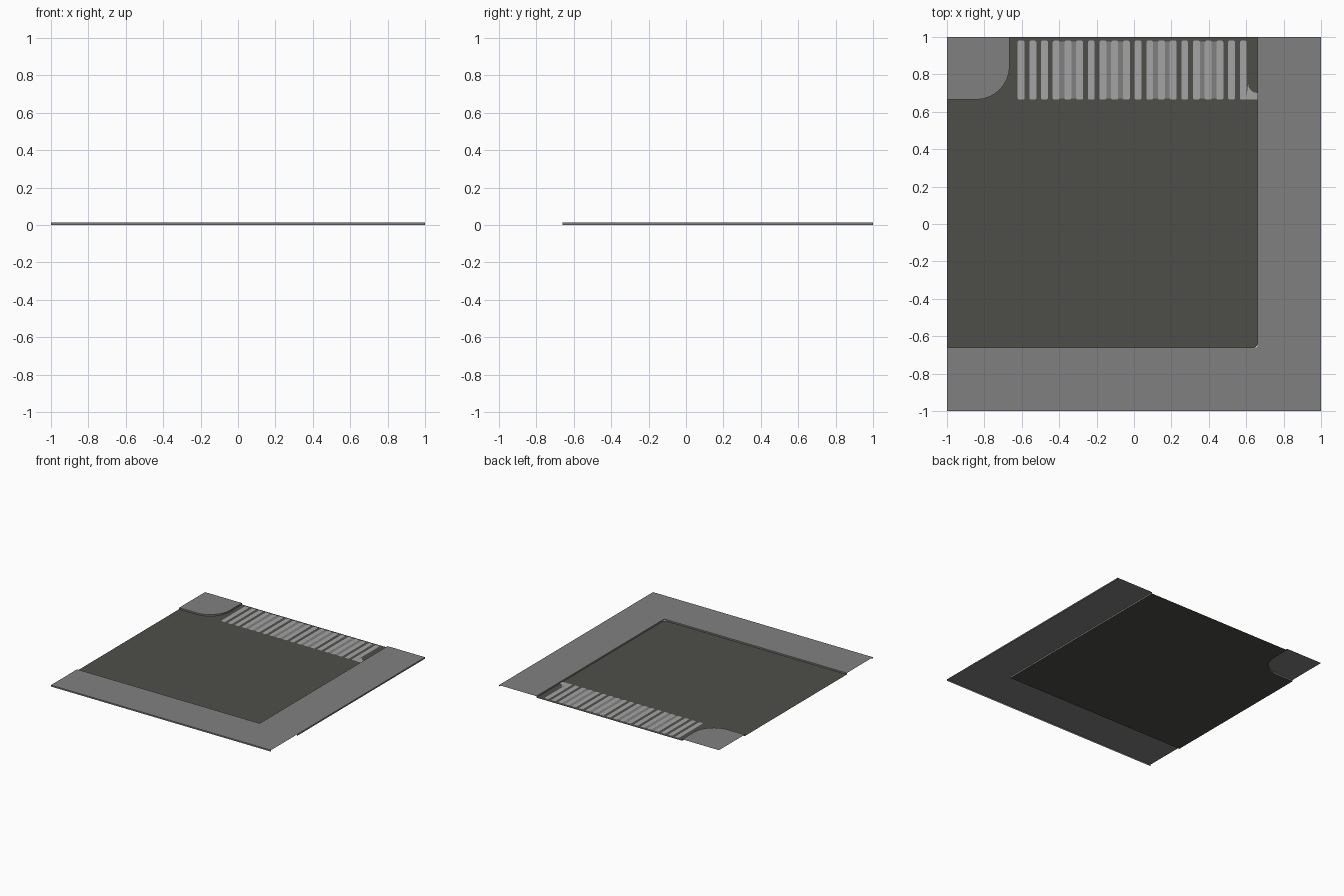
import bpy, math

if "Cube" in bpy.data.objects:
    bpy.data.objects.remove(bpy.data.objects["Cube"])

H = 0.012   # kerb height


def mat(name, rgb):
    m = bpy.data.materials.new(name)
    m.diffuse_color = (*rgb, 1)
    m.use_nodes = True
    m.node_tree.nodes["Principled BSDF"].inputs["Base Color"].default_value = m.diffuse_color
    return m


ASPHALT = mat("asphalt", (0.076, 0.076, 0.067))
PAVING = mat("paving grey", (0.216, 0.216, 0.216))
PAINT = mat("white paint", (0.37, 0.37, 0.37))


def obj(name, verts, faces, m):
    me = bpy.data.meshes.new(name)
    me.from_pydata(verts, [], faces)
    me.materials.append(m)
    o = bpy.data.objects.new(name, me)
    bpy.context.collection.objects.link(o)
    return o


def sheet(name, outline, z, m, walls=()):
    """Flat counter-clockwise outline; listed edges drop a wall to the ground."""
    n = len(outline)
    v = [(x, y, z) for x, y in outline] + [(x, y, 0) for x, y in outline]
    f = [tuple(range(n))]
    f += [(i, i + n, (i + 1) % n + n, (i + 1) % n) for i in walls]
    return obj(name, v, f, m)


def arc(cx, cy, r, a0, a1, n=8):
    return [(cx + r * math.cos(math.radians(a0 + (a1 - a0) * i / n)),
             cy + r * math.sin(math.radians(a0 + (a1 - a0) * i / n))) for i in range(n + 1)]


def rect(x0, y0, x1, y1):
    return [(x0, y0), (x1, y0), (x1, y1), (x0, y1)]


# Rounded kerb corner shared by the road and the back left pavement
corner = arc(-0.845, 0.845, 0.18, -90, 0)

# Road surface
E = 0.66
road = [(-1, -E)] + arc(E - 0.02, -E + 0.02, 0.02, -90, 0, 3) + [(E, 1), (-0.665, 1)] + corner[::-1] + [(-1, 0.665)]
sheet("road", road, 0.0, ASPHALT)

# Pavements with kerb faces
sheet("front_pavement", rect(-1, -1, E, -E), H, PAVING, (0, 2))
sheet("corner_pavement", rect(E, -1, 1, -E), H, PAVING, (0,))
sheet("right_pavement", rect(E, -E, 1, 0.69), H, PAVING, (1, 3))
sheet("back_right_pavement", rect(E, 0.69, 1, 1), H, PAVING, (1, 3))
left = [(-1, 0.665)] + corner + [(-0.665, 1), (-1, 1)]
sheet("back_left_pavement", left, H, PAVING, range(0, len(corner) + 1))

# Dropped kerb flare beside the crossing
flare = [(0.60, 0.665), (E, 0.665), (E, 0.70)] + arc(0.66, 0.75, 0.05, -90, -180, 4)
sheet("kerb_flare", flare, 0.003, PAINT)

# Crossing stripes, with worn grey paint filling some gaps
PITCH, W, X0 = 0.0625, 0.037, -0.622
WORN = {3, 4, 7, 8, 11, 12, 15, 16}
for i in range(20):
    x = X0 + i * PITCH
    s = 0.006
    y0, y1 = 0.665, 0.98
    stripe = [(x + s, y0), (x + W - s, y0), (x + W, y0 + s), (x + W, y1 - s),
              (x + W - s, y1), (x + s, y1), (x, y1 - s), (x, y0 + s)]
    sheet("crossing_stripe", stripe, 0.004, PAINT)
    if i in WORN:
        sheet("worn_paint", rect(x + W, y0 + 0.005, x + PITCH, y1 - 0.005), 0.003, PAVING)
